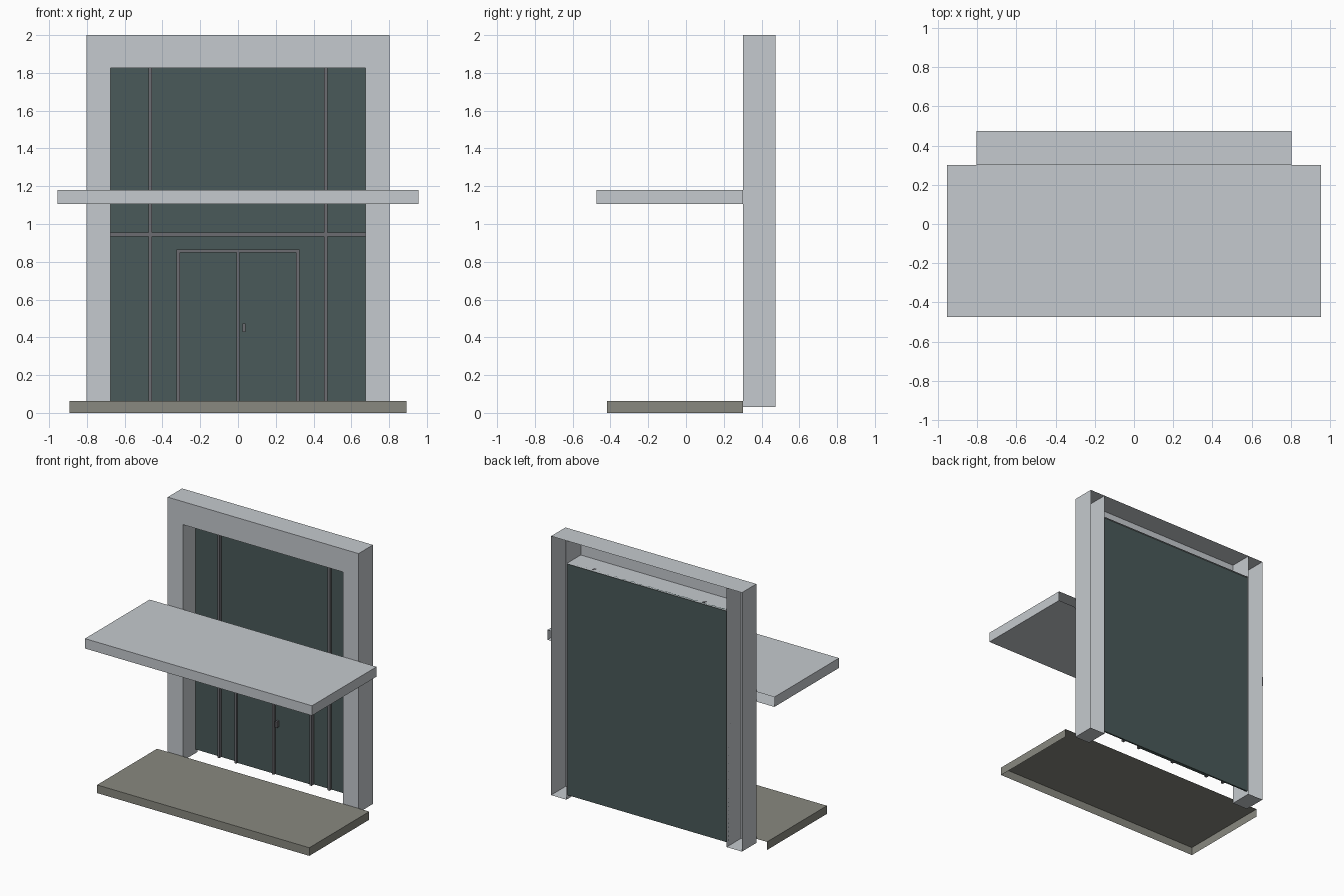
import bpy
import bmesh
from mathutils import Vector

if "Cube" in bpy.data.objects:
    bpy.data.objects.remove(bpy.data.objects["Cube"], do_unlink=True)


def make_material(name, rgb):
    mat = bpy.data.materials.new(name)
    mat.use_nodes = True
    color = (*rgb, 1.0)
    mat.diffuse_color = color
    mat.node_tree.nodes["Principled BSDF"].inputs["Base Color"].default_value = color
    return mat


wall_grey = make_material("wall grey", (0.56, 0.59, 0.62))
glass_green = make_material("dark green glass", (0.068, 0.102, 0.100))
metal_grey = make_material("metal grey", (0.15, 0.15, 0.165))
step_stone = make_material("step stone", (0.25, 0.25, 0.215))

SIDES = {
    "back": Vector((0, 1, 0)),
    "bottom": Vector((0, 0, -1)),
    "left": Vector((1, 0, 0)),
    "right": Vector((-1, 0, 0)),
}


def box(name, xs, ys, zs, mat, open_sides=()):
    """Box between the given limits, with the listed sides left open."""
    bm = bmesh.new()
    bmesh.ops.create_cube(bm, size=1)
    bm.normal_update()
    gone = [f for f in bm.faces
            if any(f.normal.dot(SIDES[s]) > 0.9 for s in open_sides)]
    bmesh.ops.delete(bm, geom=gone, context="FACES")
    low, high = Vector(tuple(zip(xs, ys, zs))[0]), Vector(tuple(zip(xs, ys, zs))[1])
    for v in bm.verts:
        v.co = (low + high) / 2 + v.co * (high - low)
    mesh = bpy.data.meshes.new(name)
    bm.to_mesh(mesh)
    bm.free()
    mesh.materials.append(mat)
    obj = bpy.data.objects.new(name, mesh)
    bpy.context.collection.objects.link(obj)
    return obj


def bar(name, x, width, ys, zs, mat=metal_grey):
    """Upright bar centred on x."""
    return box(name, (x - width / 2, x + width / 2), ys, zs, mat)


# Portal: hollow columns and header, open to the rear
outer, inner = 0.803, 0.674
wall_y = (0.302, 0.475)
head_z = 1.825
for side, sign in (("left", 1), ("right", -1)):
    xs = sorted((sign * inner, sign * outer))
    box(side + "_column", xs, wall_y, (0.03, 2.0), wall_grey, ["back"])
box("header", (-inner, inner), wall_y, (head_z, 2.0), wall_grey,
    ["back", "left", "right"])

# Canopy and entrance step
box("canopy", (-0.955, 0.955), (-0.475, 0.302), (1.105, 1.18), wall_grey, ["back"])
box("entrance_step", (-0.893, 0.893), (-0.418, 0.302), (0, 0.062), step_stone,
    ["back", "bottom"])

# Glazing with mullions and a transom
base_z = 0.06
box("glass_wall", (-inner, inner), (0.45, 0.462), (base_z, head_z), glass_green)
mullion_y = (0.427, 0.452)
for side, sign in (("left", 1), ("right", -1)):
    bar(side + "_mullion", sign * 0.464, 0.019, mullion_y, (base_z, head_z + 0.002))
box("transom", (-inner, inner), (0.43, 0.452), (0.935, 0.956), metal_grey)

# Double door
door_y = (0.42, 0.452)
door_top = 0.866
half = 0.325
for side, sign in (("left", 1), ("right", -1)):
    bar(side + "_door_jamb", sign * (half - 0.009), 0.018, door_y, (base_z, door_top))
    xs = sorted((sign * 0.009, sign * (half - 0.018)))
    box(side + "_door_glass", xs, (0.435, 0.452), (base_z, door_top - 0.018), glass_green)
box("door_head", (-half + 0.018, half - 0.018), door_y, (door_top - 0.018, door_top),
    metal_grey)
bar("door_meeting_stile", 0, 0.018, door_y, (base_z, door_top - 0.018))
bar("door_handle", 0.032, 0.016, (0.41, 0.436), (0.428, 0.474))
